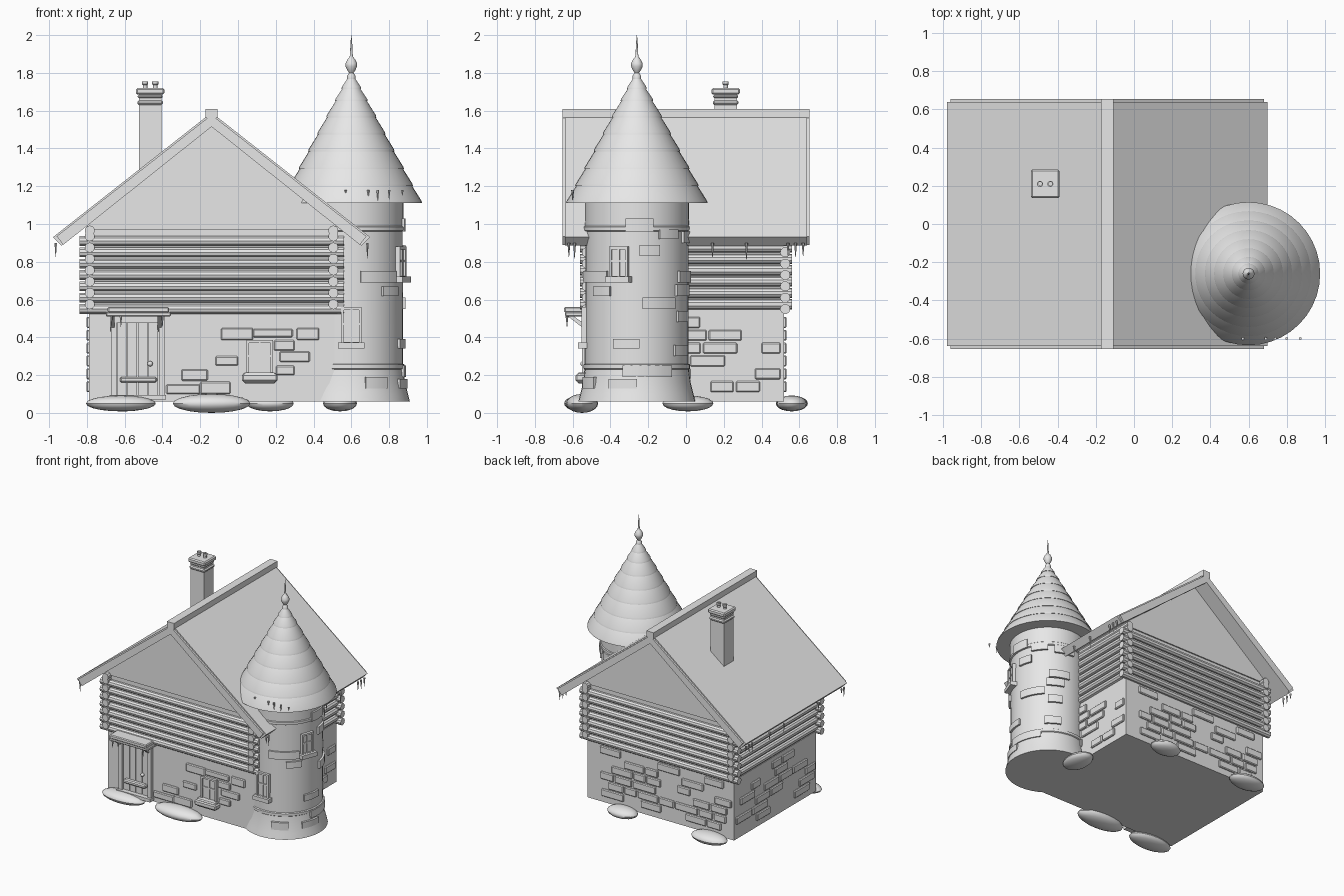
import bpy, bmesh, math, random
from mathutils import Matrix, Vector

if "Cube" in bpy.data.objects:
    bpy.data.objects.remove(bpy.data.objects["Cube"])

random.seed(4)
stone = bpy.data.materials.new("plain_grey")
stone.diffuse_color = (0.8, 0.8, 0.8, 1)
stone.use_nodes = True
stone.node_tree.nodes["Principled BSDF"].inputs["Base Color"].default_value = stone.diffuse_color
TOWER = Vector((0.6, -0.26, 0))
HOUSE = Vector((-0.14, 0, 0))


def add(name, bm, bevel=0.0, smooth=True):
    bmesh.ops.recalc_face_normals(bm, faces=bm.faces)
    me = bpy.data.meshes.new(name)
    bm.to_mesh(me)
    bm.free()
    ob = bpy.data.objects.new(name, me)
    bpy.context.collection.objects.link(ob)
    me.materials.append(stone)
    if smooth:
        for p in me.polygons:
            p.use_smooth = True
        me.set_sharp_from_angle(angle=math.radians(35))
    if bevel:
        m = ob.modifiers.new("bevel", 'BEVEL')
        m.width, m.segments = bevel, 1
    return ob


def boxes(name, items, matrix=None, bevel=0.0):
    """Boxes given as (x0, x1, y0, y1, z0, z1)."""
    bm = bmesh.new()
    for x0, x1, y0, y1, z0, z1 in items:
        m = Matrix.Translation(((x0 + x1) / 2, (y0 + y1) / 2, (z0 + z1) / 2)) @ \
            Matrix.Diagonal((x1 - x0, y1 - y0, z1 - z0, 1))
        bmesh.ops.create_cube(bm, size=1, matrix=m)
    if matrix:
        bm.transform(matrix)
    return add(name, bm, bevel, False)


def prism(name, pts, y0, y1):
    """Extrude an x-z outline along y."""
    bm = bmesh.new()
    f = bm.faces.new([bm.verts.new((x, y0, z)) for x, z in pts])
    r = bmesh.ops.extrude_face_region(bm, geom=[f])
    bmesh.ops.translate(bm, vec=(0, y1 - y0, 0),
                        verts=[v for v in r["geom"] if isinstance(v, bmesh.types.BMVert)])
    return add(name, bm, 0, False)


def lathe(name, prof, centre, n=40):
    bm = bmesh.new()
    rings = [[bm.verts.new((centre[0] + r * math.cos(math.tau * i / n),
                            centre[1] + r * math.sin(math.tau * i / n), z))
              for i in range(n)] for r, z in prof]
    for a, b in zip(rings, rings[1:]):
        for i in range(n):
            j = (i + 1) % n
            bm.faces.new((a[i], a[j], b[j], b[i]))
    bm.faces.new(rings[0])
    bm.faces.new(rings[-1])
    return add(name, bm)


def cones(name, tips, r=0.008):
    """Hanging spikes given as (x, y, top z, length)."""
    bm = bmesh.new()
    for x, y, z, h in tips:
        bmesh.ops.create_cone(bm, cap_ends=True, segments=6, radius1=0.001, radius2=r, depth=h,
                              matrix=Matrix.Translation((x, y, z - h / 2)))
    return add(name, bm)


def facing(centre, deg):
    return Matrix.Translation(centre) @ Matrix.Rotation(math.radians(deg), 4, 'Z')


def window(name, matrix, x0, x1, z0, z1, d, sill=0.015):
    w, xc, zc = 0.014, (x0 + x1) / 2, z0 + (z1 - z0) * 0.55
    f, b = -d - 0.02, -d + 0.04
    boxes(name, [(x0, x0 + w, f, b, z0, z1), (x1 - w, x1, f, b, z0, z1),
                 (x0, x1, f, b, z1 - w, z1), (x0, x1, f, b, z0, z0 + w),
                 (xc - 0.005, xc + 0.005, f + 0.006, b, z0, z1),
                 (x0, x1, f + 0.006, b, zc - 0.005, zc + 0.005),
                 (x0, x1, f + 0.013, b, z0, z1),
                 (x0 - sill, x1 + sill, f - 0.02, b, z0 - 0.02, z0 + 0.012)], matrix)


# House body: stone storey, log core, gables
boxes("stone_wall", [(-0.79, 0.51, -0.52, 0.52, 0.06, 0.54)])
boxes("log_core", [(-0.785, 0.505, -0.515, 0.515, 0.53, 0.99)])
prism("gable_wall", [(-0.80, 0.97), (0.52, 0.97), (0.52, 1.0), (-0.14, 1.53), (-0.80, 1.0)], -0.525, 0.525)

# Interlocking logs
bm = bmesh.new()
for k in range(8):
    for s in (-1, 1):
        if k < 7:
            m = Matrix.Translation((-0.14, s * 0.525, 0.55 + 0.06 * k)) @ Matrix.Rotation(math.pi / 2, 4, 'Y')
            bmesh.ops.create_cone(bm, cap_ends=True, segments=10, radius1=0.027, radius2=0.027, depth=1.4, matrix=m)
        m = Matrix.Translation((-0.14 + s * 0.645, 0, 0.55 + 0.06 * k - 0.005)) @ Matrix.Rotation(math.pi / 2, 4, 'X')
        m = Matrix.Translation((0, 0, 0.03)) @ m if k < 7 else m
        bmesh.ops.create_cone(bm, cap_ends=True, segments=10, radius1=0.027, radius2=0.027, depth=1.12, matrix=m)
add("wall_logs", bm)

# Roof, barge boards, ridge
prism("roof", [(-0.98, 0.93), (-0.14, 1.59), (0.70, 0.93), (0.655, 0.885), (-0.14, 1.525), (-0.935, 0.885)], -0.64, 0.64)
for name, a, b in (("front_barge_board", -0.655, -0.62), ("back_barge_board", 0.62, 0.655)):
    prism(name, [(-0.96, 0.935), (-0.14, 1.578), (0.68, 0.935), (0.645, 0.89), (-0.14, 1.515), (-0.925, 0.89)], a, b)
boxes("ridge_beam", [(-0.172, -0.108, -0.655, 0.655, 1.56, 1.61)])

# Chimney
cx, cy = -0.465, 0.21
sq = lambda h, z0, z1: (cx - h, cx + h, cy - h, cy + h, z0, z1)
boxes("chimney_shaft", [sq(0.06, 1.15, 1.69)])
boxes("chimney_cap", [sq(0.068, 1.63, 1.655), sq(0.066, 1.665, 1.685), sq(0.075, 1.685, 1.72)], None, 0.008)
for i, dx in enumerate((-0.027, 0.027)):
    lathe(f"chimney_pot_{i}", [(0.012, 1.70), (0.012, 1.735), (0.016, 1.74), (0.016, 1.755), (0.01, 1.755), (0.01, 1.73)],
          (cx + dx, cy), 12)

# Tower with flared foot and bands
lathe("tower", [(0.31, 0.06), (0.30, 0.10), (0.285, 0.16), (0.275, 0.23), (0.282, 0.235), (0.282, 0.255),
                (0.274, 0.26), (0.272, 0.96), (0.282, 0.965), (0.282, 0.985), (0.276, 0.99), (0.276, 1.13)], TOWER)

# Conical tower roof in overlapping courses
levels = [1.11, 1.20, 1.29, 1.385, 1.475, 1.565, 1.65, 1.715, 1.785]
prof = []
for z0, z1 in zip(levels, levels[1:]):
    rad = lambda z: 0.015 + 0.36 * (1.785 - z) / 0.675
    prof += [(rad(z0), z0), (rad(z0) - 0.003, z0 + 0.012), (rad(z1) - 0.004, z1)]
lathe("tower_roof", prof, TOWER)
lathe("finial", [(0.022, 1.765), (0.022, 1.785), (0.012, 1.80), (0.02, 1.812), (0.031, 1.835), (0.031, 1.85),
                 (0.02, 1.872), (0.009, 1.885), (0.007, 1.9), (0.005, 1.95), (0.001, 2.0)], TOWER, 16)

# Curved tower bricks: angle from, angle to, z from, z to
bm = bmesh.new()
bricks = [(-12, 18, .96, 1.03), (3, 25, .83, .89), (-80, -34, .69, .75), (-54, -30, .62, .67), (6, 45, .55, .61),
          (-26, 3, .34, .39), (-15, 40, .19, .25), (-30, 0, .13, .18), (50, 72, .48, .54), (52, 84, .69, .75),
          (48, 75, .62, .68), (60, 92, .9, .96), (-75, -50, .13, .19), (45, 70, .30, .36), (25, 50, .92, .97)]
for a0, a1, z0, z1 in bricks:
    r0, r1, n = 0.25, 0.288 + max(0, 0.2 - z0) * 0.15, 6
    cols = []
    for i in range(n + 1):
        a = math.radians(a0 + (a1 - a0) * i / n)
        cols.append([bm.verts.new((TOWER.x + r * math.cos(a), TOWER.y + r * math.sin(a), z))
                     for r, z in ((r0, z0), (r1, z0), (r1, z1), (r0, z1))])
    for p, q in zip(cols, cols[1:]):
        for i in range(4):
            bm.faces.new((p[i], p[(i + 1) % 4], q[(i + 1) % 4], q[i]))
    bm.faces.new(cols[0])
    bm.faces.new(cols[-1])
add("tower_bricks", bm)

# Bricks on the stone storey
front = [(-.09, .08, .385, .45), (.08, .29, .40, .445), (.31, .43, .385, .45), (.19, .30, .33, .385), (.22, .38, .27, .325),
         (.2, .3, .2, .25), (-.12, 0, .25, .3), (-.3, -.16, .17, .23), (-.2, -.04, .1, .165), (-.38, -.2, .1, .15)]
boxes("front_bricks", [(a, b, -0.533, -0.5, c, d) for a, b, c, d in front], None, 0.006)
for name, deg, half, dist in (("right_bricks", 90, .50, .65), ("back_bricks", 180, .63, .52), ("left_bricks", -90, .50, .65)):
    items = []
    for row in range(6):
        x = -half + random.uniform(0, 0.15)
        while x < half - 0.1:
            w = random.uniform(0.1, 0.2)
            if random.random() < 0.55:
                items.append((x, min(x + w, half), -dist - 0.013, -dist + 0.02, .11 + row * .068, .168 + row * .068))
            x += w + 0.012
    boxes(name, items, facing(HOUSE, deg), 0.006)

# Windows
window("front_window", facing((0, 0, 0), 0), .045, .185, .20, .385, .52)
boxes("window_box", [(.02, .21, -.585, -.52, .165, .205), (.03, .20, -.575, -.52, .155, .215)], None, 0.008)
window("lower_tower_window", facing(TOWER, 0), -.055, .055, .36, .56, .272)
window("upper_tower_window", facing(TOWER, 70), -.052, .052, .71, .88, .272)

# Door with frame, planks, kick bar, knob, hood and brackets
boxes("door_frame", [(-.672, -.643, -.55, -.5, .08, .51), (-.417, -.388, -.55, -.5, .08, .51),
                     (-.672, -.388, -.55, -.5, .475, .51), (-.68, -.38, -.57, -.5, .07, .095)])
boxes("door_planks", [(-.64 + .055 * i, -.589 + .055 * i, -.533, -.5, .09, .48) for i in range(4)])
boxes("door_bar", [(-.625, -.43, -.565, -.52, .16, .19)], None, 0.008)
bm = bmesh.new()
bmesh.ops.create_uvsphere(bm, u_segments=12, v_segments=8, radius=0.014, matrix=Matrix.Translation((-.465, -.545, .26)))
add("door_knob", bm)
boxes("door_hood", [(-.69, -.365, -.645, -.51, .53, .56), (-.70, -.355, -.64, -.51, .51, .535)], None, 0.006)
for i, x in enumerate((-.665, -.415)):
    ob = prism(f"hood_bracket_{i}", [(-.63, .515), (-.60, .515), (-.52, .46), (-.52, .43)], -x - .01, -x + .01)
    ob.data.transform(Matrix(((0, -1, 0, 0), (1, 0, 0, 0), (0, 0, 1, 0), (0, 0, 0, 1))))

# Mounds round the foot: x, y, half sizes in x and y
bm = bmesh.new()
for x, y, a, b in ((-.62, -.56, .185, .085), (-.14, -.55, .205, .085), (.17, .56, .125, .08), (-.6, .56, .15, .085),
                   (.54, .01, .09, .135)):
    m = Matrix.Translation((x, y, .05)) @ Matrix.Diagonal((a, b, .05 if a > .2 else .042, 1))
    bmesh.ops.create_uvsphere(bm, u_segments=20, v_segments=10, radius=1, matrix=m)
lo = min(v.co.z for v in bm.verts)
bmesh.ops.translate(bm, vec=(0, 0, -lo), verts=bm.verts)
add("foot_mounds", bm)

# Icicles along the eaves, tower roof and hood
tips = [(x, y, .90, random.uniform(.04, .09)) for x in (-.965, .685)
        for y in (-.62, -.59, -.3, .14, .32, .54, .58, .62)]
tips += [(x, -.6, 1.18, h) for x, h in ((.57, .02), (.69, .04), (.74, .06), (.80, .05), (.87, .03))]
tips += [(x, -.63, .515, .06) for x in (-.67, -.62, -.4)]
cones("icicles", tips)
